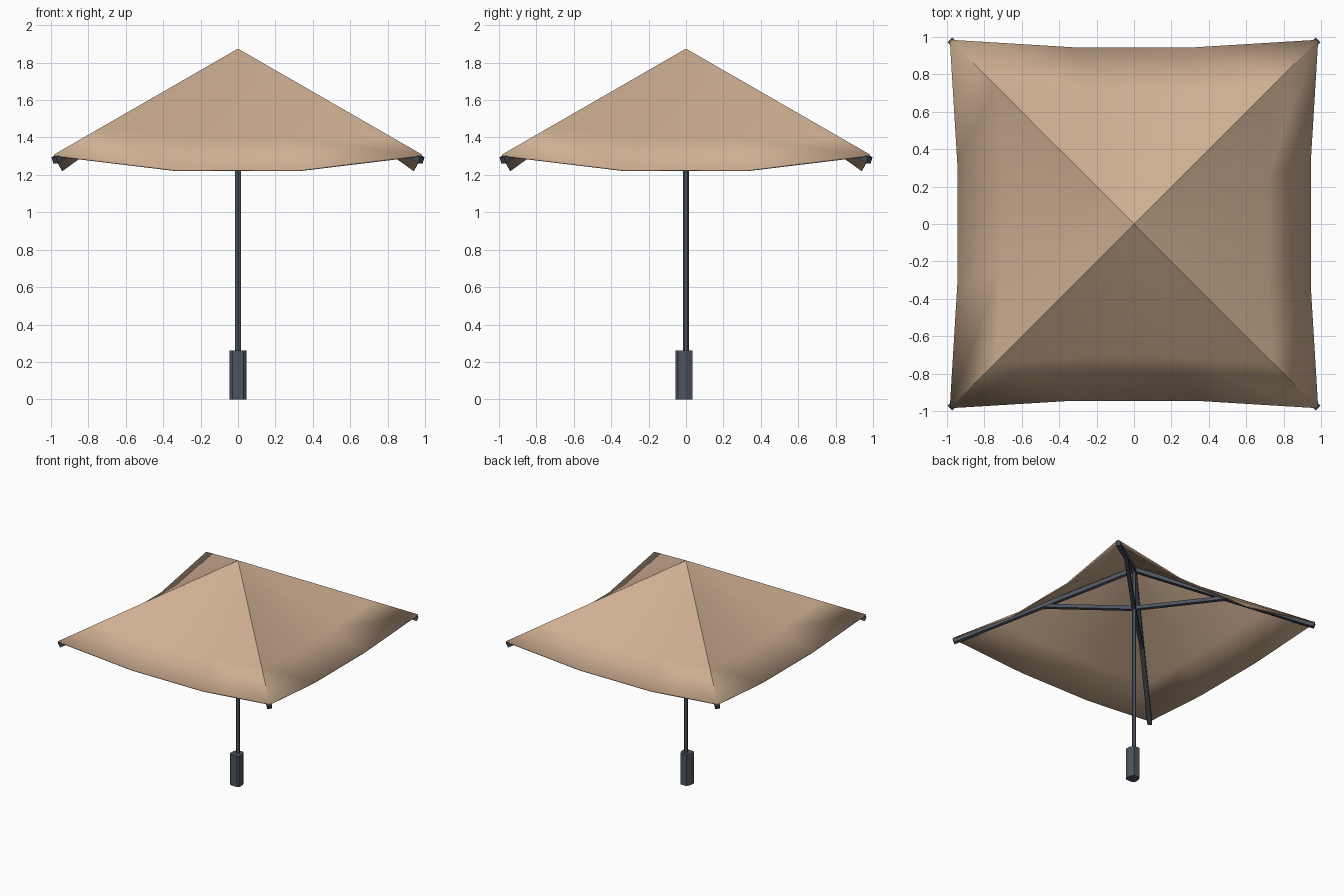
import bpy, bmesh, math
from mathutils import Vector, Matrix

if "Cube" in bpy.data.objects:
    bpy.data.objects.remove(bpy.data.objects["Cube"])


def material(name, color):
    m = bpy.data.materials.new(name)
    m.diffuse_color = (*color, 1)
    m.use_nodes = True
    m.node_tree.nodes["Principled BSDF"].inputs["Base Color"].default_value = m.diffuse_color
    return m


FABRIC = material("tan_fabric", (0.62, 0.43, 0.29))
METAL = material("dark_metal", (0.075, 0.09, 0.115))


def finish(name, bm, mat):
    bmesh.ops.recalc_face_normals(bm, faces=bm.faces)
    me = bpy.data.meshes.new(name)
    bm.to_mesh(me)
    bm.free()
    me.materials.append(mat)
    ob = bpy.data.objects.new(name, me)
    bpy.context.collection.objects.link(ob)
    return ob


def bar(name, a, b, radius, sides, turn=0.0):
    """Straight prism between two points."""
    a, b = Vector(a), Vector(b)
    d = b - a
    rot = d.to_track_quat('Z', 'Y').to_matrix().to_4x4()
    bm = bmesh.new()
    bmesh.ops.create_cone(
        bm, cap_ends=True, segments=sides, radius1=radius, radius2=radius, depth=d.length,
        matrix=Matrix.Translation((a + b) / 2) @ rot @ Matrix.Rotation(turn, 4, 'Z'))
    return finish(name, bm, METAL)


# Canopy: four sagging triangular panels, three columns each
APEX, CORNER, HALF = 1.875, 1.308, 0.985
ROWS, COLS = 4, 3
bm = bmesh.new()
for side in range(4):
    rot = Matrix.Rotation(side * math.pi / 2, 3, 'Z')
    grid = []
    for r in range(ROWS + 1):
        v = r / ROWS
        row = []
        for c in range(COLS + 1):
            u = -1 + 2 * c / COLS
            sag = (1 - u * u) / (1 - 1 / 9) * v ** 1.4
            p = Vector((u * HALF * v, -HALF * v + 0.04 * sag,
                        APEX + (CORNER - APEX) * v - 0.08 * sag))
            row.append(bm.verts.new(rot @ p))
        grid.append(row)
    tip = grid[0][0]
    for r in range(ROWS):
        for c in range(COLS):
            lo = grid[r + 1]
            if r == 0:
                bm.faces.new((tip, lo[c], lo[c + 1]))
            else:
                up = grid[r]
                bm.faces.new((up[c], lo[c], lo[c + 1], up[c + 1]))
bmesh.ops.remove_doubles(bm, verts=bm.verts, dist=1e-4)
bmesh.ops.delete(bm, geom=[v for v in bm.verts if not v.link_faces], context='VERTS')
canopy = finish("canopy", bm, FABRIC)
if sum(p.normal.z for p in canopy.data.polygons) < 0:
    canopy.data.flip_normals()
bpy.context.view_layer.objects.active = canopy
canopy.select_set(True)
bpy.ops.object.shade_smooth_by_angle(angle=math.radians(25))
thick = canopy.modifiers.new("thickness", 'SOLIDIFY')
thick.thickness = 0.01
thick.offset = -1

# Pole
bar("pole", (0, 0, 0.2), (0, 0, 1.85), 0.017, 6)

# Ribs under the ridges and struts from the pole to the rib middles
for i, (sx, sy) in enumerate([(1, 1), (-1, 1), (-1, -1), (1, -1)]):
    bar(f"rib_{i + 1}", (0, 0, 1.842), (sx * 0.98, sy * 0.98, 1.278), 0.025, 4, math.pi / 4)
    bar(f"strut_{i + 1}", (0, 0, 1.5), (sx * 0.5, sy * 0.5, 1.555), 0.021, 4, math.pi / 4)

# Handle: faceted grip, slightly forward of the pole
half = [(0.03, -0.056), (0.045, -0.042), (0.045, 0.0), (0.028, 0.035)]
outline = half + [(-x, y) for x, y in reversed(half)]
bm = bmesh.new()
face = bm.faces.new([bm.verts.new((x, y, 0)) for x, y in outline])
top = bmesh.ops.extrude_face_region(bm, geom=[face])["geom"]
bmesh.ops.translate(bm, vec=(0, 0, 0.26), verts=[g for g in top if isinstance(g, bmesh.types.BMVert)])
finish("handle", bm, METAL)
